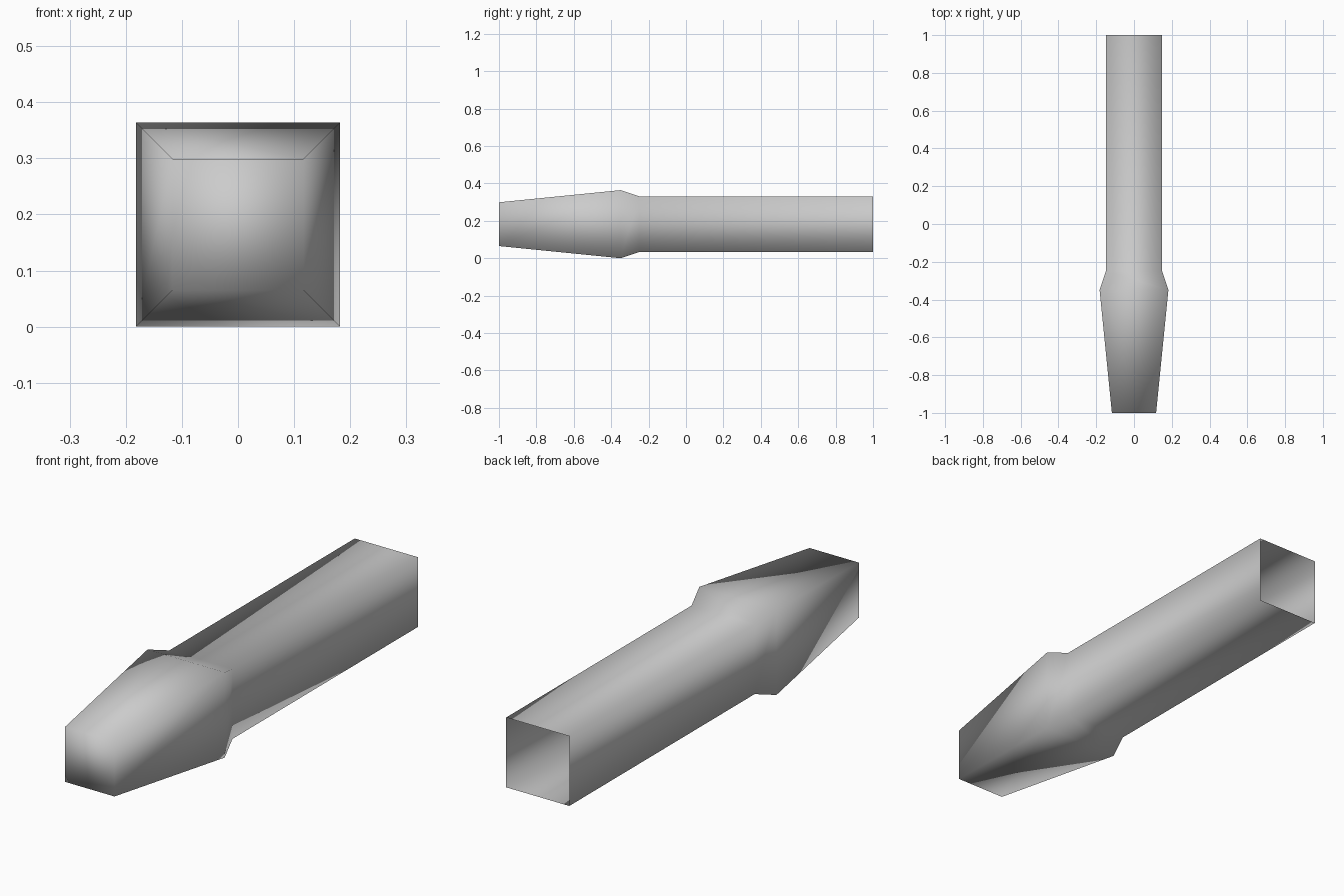
import bpy
import bmesh

# Remove the default cube
old = bpy.data.objects.get("Cube")
if old:
    bpy.data.objects.remove(old, do_unlink=True)

# Plain grey material
GREY = (0.6, 0.6, 0.6, 1.0)
mat = bpy.data.materials.new("grey")
mat.use_nodes = True
mat.diffuse_color = GREY
mat.node_tree.nodes["Principled BSDF"].inputs["Base Color"].default_value = GREY

# Square sections along the length: (y, half width)
SECTIONS = [(-1.0, 0.117), (-0.35, 0.182), (-0.25, 0.149), (1.0, 0.149)]
CENTRE_Z = 0.182
CORNERS = [(-1, -1), (1, -1), (1, 1), (-1, 1)]

bm = bmesh.new()
rings = [[bm.verts.new((sx * r, y, CENTRE_Z + sz * r)) for sx, sz in CORNERS]
         for y, r in SECTIONS]

# Walls between neighbouring sections
for a, b in zip(rings, rings[1:]):
    for i in range(4):
        j = (i + 1) % 4
        bm.faces.new((a[i], b[i], b[j], a[j]))

# Closed nose, the back stays open
bm.faces.new(rings[0])
bmesh.ops.recalc_face_normals(bm, faces=bm.faces)

# Smooth shading over every edge
for face in bm.faces:
    face.smooth = True

mesh = bpy.data.meshes.new("square_tube")
bm.to_mesh(mesh)
bm.free()
mesh.materials.append(mat)
tube = bpy.data.objects.new("square_tube", mesh)
bpy.context.collection.objects.link(tube)
